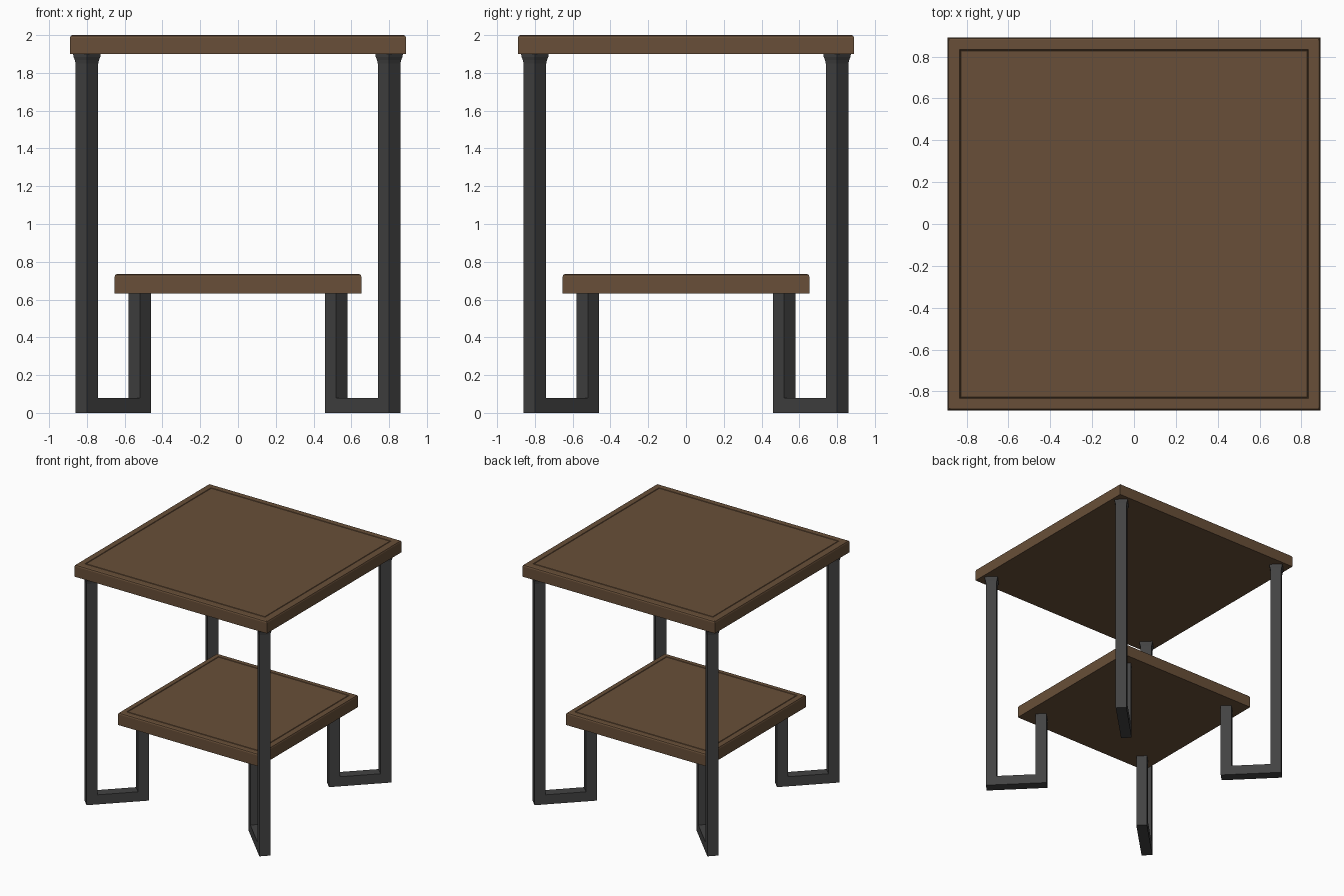
import bpy, bmesh, math
from mathutils import Vector

if "Cube" in bpy.data.objects:
    bpy.data.objects.remove(bpy.data.objects["Cube"])


def material(name, col):
    m = bpy.data.materials.new(name)
    m.diffuse_color = (*col, 1)
    m.use_nodes = True
    m.node_tree.nodes["Principled BSDF"].inputs["Base Color"].default_value = m.diffuse_color
    return m


WOOD = material("brown wood", (0.138, 0.078, 0.040))
METAL = material("dark metal", (0.056, 0.056, 0.056))


def make_object(name, bm, mat):
    bmesh.ops.recalc_face_normals(bm, faces=bm.faces)
    me = bpy.data.meshes.new(name)
    bm.to_mesh(me)
    bm.free()
    me.materials.append(mat)
    ob = bpy.data.objects.new(name, me)
    bpy.context.collection.objects.link(ob)
    return ob


def loft(bm, rings):
    """Skin a stack of vertex rings and cap both ends."""
    rows = [[bm.verts.new(p) for p in r] for r in rings]
    for a, b in zip(rows, rows[1:]):
        n = len(a)
        for i in range(n):
            bm.faces.new((a[i], a[(i + 1) % n], b[(i + 1) % n], b[i]))
    bm.faces.new(rows[0][::-1])
    bm.faces.new(rows[-1])


def square(h, z):
    return [(-h, -h, z), (h, -h, z), (h, h, z), (-h, h, z)]


# Square board with eased top edge and a fine groove framing the panel
def board(name, half, z0, z1, rim):
    bm = bmesh.new()
    g = half - rim
    loft(bm, [square(half, z0), square(half, z1 - 0.014),
              square(half - 0.004, z1 - 0.004), square(half - 0.012, z1),
              square(g + 0.004, z1), square(g, z1 - 0.006),
              square(g - 0.004, z1)])
    make_object(name, bm, WOOD)


board("table_top", 0.89, 1.90, 2.0, 0.06)
board("lower_shelf", 0.653, 0.632, 0.735, 0.05)

# U-shaped legs lying in the diagonal planes, each with a flared collar
R2 = math.sqrt(2)
W = 0.06 / R2
OUT, INN = 0.80 * R2, 0.52 * R2
BAR, SHELF_Z, TOP_Z = 0.08, 0.64, 1.905
profile = [(OUT + W, 0), (OUT + W, TOP_Z), (OUT - W, TOP_Z), (OUT - W, BAR),
           (INN + W, BAR), (INN + W, SHELF_Z), (INN - W, SHELF_Z), (INN - W, 0)]

for label, sx, sy in (("front_left", -1, -1), ("front_right", 1, -1),
                      ("back_left", -1, 1), ("back_right", 1, 1)):
    along = Vector((sx, sy, 0)) / R2
    side = Vector((-sy, sx, 0)) / R2
    bm = bmesh.new()
    loft(bm, [[along * d + side * s + Vector((0, 0, z)) for d, z in profile]
              for s in (-W, W)])
    make_object(label + "_leg", bm, METAL)

    bm = bmesh.new()
    c = Vector((0.8 * sx, 0.8 * sy, 0))
    loft(bm, [[c + Vector((r * math.cos(a * math.pi / 2),
                           r * math.sin(a * math.pi / 2), z)) for a in range(4)]
              for r, z in ((0.0602, 1.85), (0.064, 1.868), (0.071, 1.885), (0.073, 1.903))])
    make_object(label + "_collar", bm, METAL)
